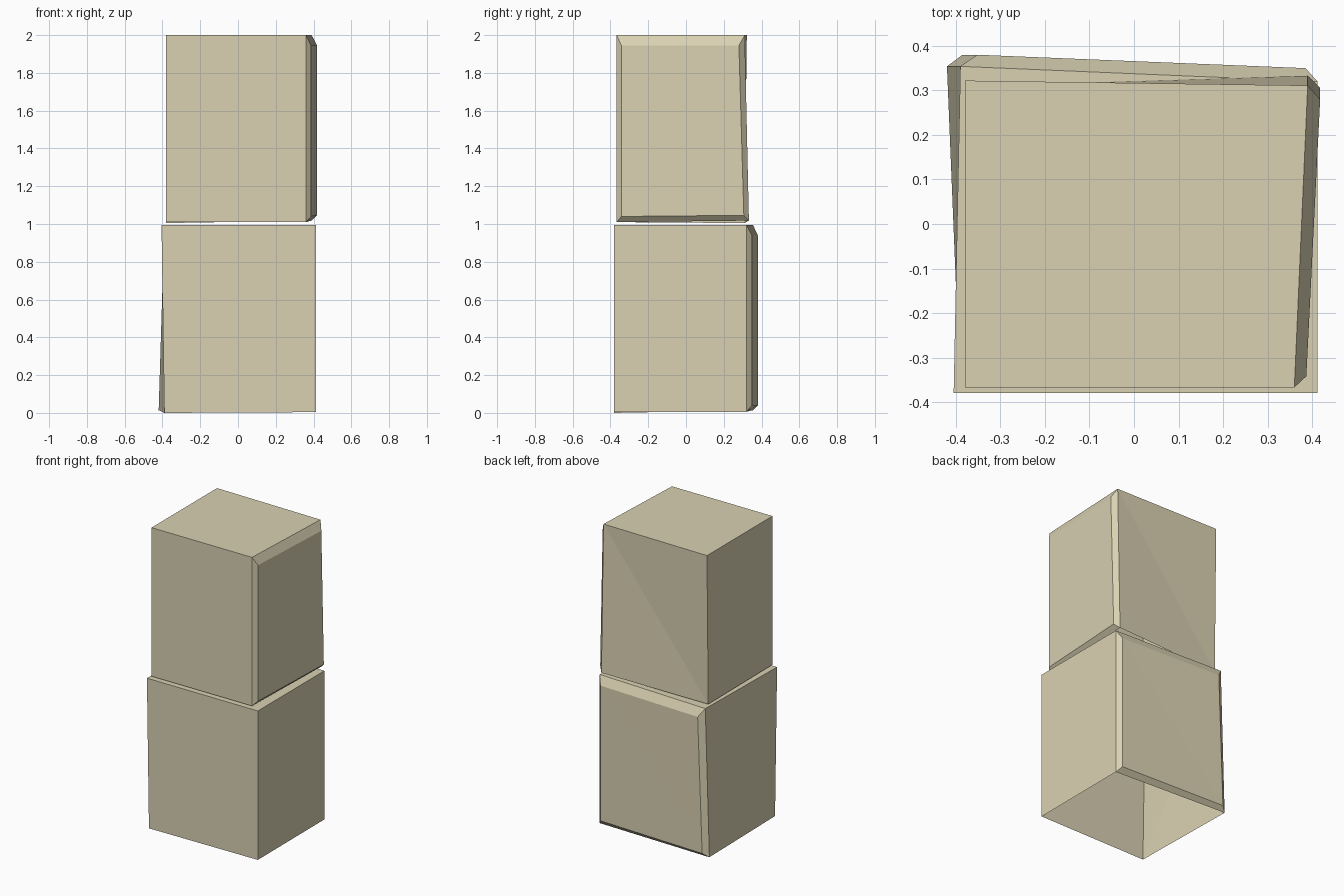
import bpy, bmesh

if "Cube" in bpy.data.objects:
    bpy.data.objects.remove(bpy.data.objects["Cube"])

# One plain stone colour
stone = bpy.data.materials.new("pale sandstone")
stone.diffuse_color = (0.70, 0.64, 0.45, 1)
stone.use_nodes = True
stone.node_tree.nodes["Principled BSDF"].inputs["Base Color"].default_value = stone.diffuse_color


def block(name, back, base, outer, place):
    """Open-bottomed box with one raised, chamfered face.
    Each ring lists corners in (u, v, z): low-u bottom, high-u bottom,
    high-u top, low-u top; v points out through the chamfered face."""
    bm = bmesh.new()
    b, m, o = [[bm.verts.new(place(*p)) for p in ring]
               for ring in (back, base, outer)]
    bm.faces.new(b)                                # plain back wall
    bm.faces.new((b[0], b[3], m[3], m[0]))         # low-u wall
    bm.faces.new((b[2], b[3], m[3], m[2]))         # top
    bm.faces.new((b[1], b[2], m[2]))               # twisted high-u wall
    bm.faces.new((b[1], m[2], m[1]))
    for i in range(4):                             # chamfer around raised face
        j = (i + 1) % 4
        bm.faces.new((m[i], m[j], o[j], o[i]))
    bm.faces.new((o[0], o[1], o[3]))               # raised face
    bm.faces.new((o[1], o[2], o[3]))
    bmesh.ops.recalc_face_normals(bm, faces=bm.faces)
    me = bpy.data.meshes.new(name)
    bm.to_mesh(me)
    bm.free()
    me.materials.append(stone)
    ob = bpy.data.objects.new(name, me)
    bpy.context.collection.objects.link(ob)


# Lower block: raised face points to the back (+y)
block("lower_block",
      [(-0.412, -0.38, 0.004), (0.39, -0.38, 0.0), (0.405, -0.38, 0.996), (-0.412, -0.38, 0.996)],
      [(-0.412, 0.32, 0.006), (0.42, 0.354, 0.014), (0.39, 0.354, 0.996), (-0.412, 0.32, 0.996)],
      [(-0.385, 0.35, 0.04), (0.385, 0.38, 0.04), (0.352, 0.38, 0.94), (-0.385, 0.35, 0.94)],
      lambda u, v, z: (-u, v, z))

# Upper block: same shape turned so the raised face points right (+x)
block("upper_block",
      [(-0.367, -0.38, 1.01), (0.309, -0.38, 1.005), (0.322, -0.38, 2.0), (-0.367, -0.38, 2.0)],
      [(-0.367, 0.36, 1.01), (0.333, 0.39, 1.018), (0.311, 0.39, 2.0), (-0.367, 0.36, 2.0)],
      [(-0.342, 0.387, 1.04), (0.306, 0.418, 1.046), (0.28, 0.418, 1.945), (-0.342, 0.387, 1.945)],
      lambda u, v, z: (v, u, z))
